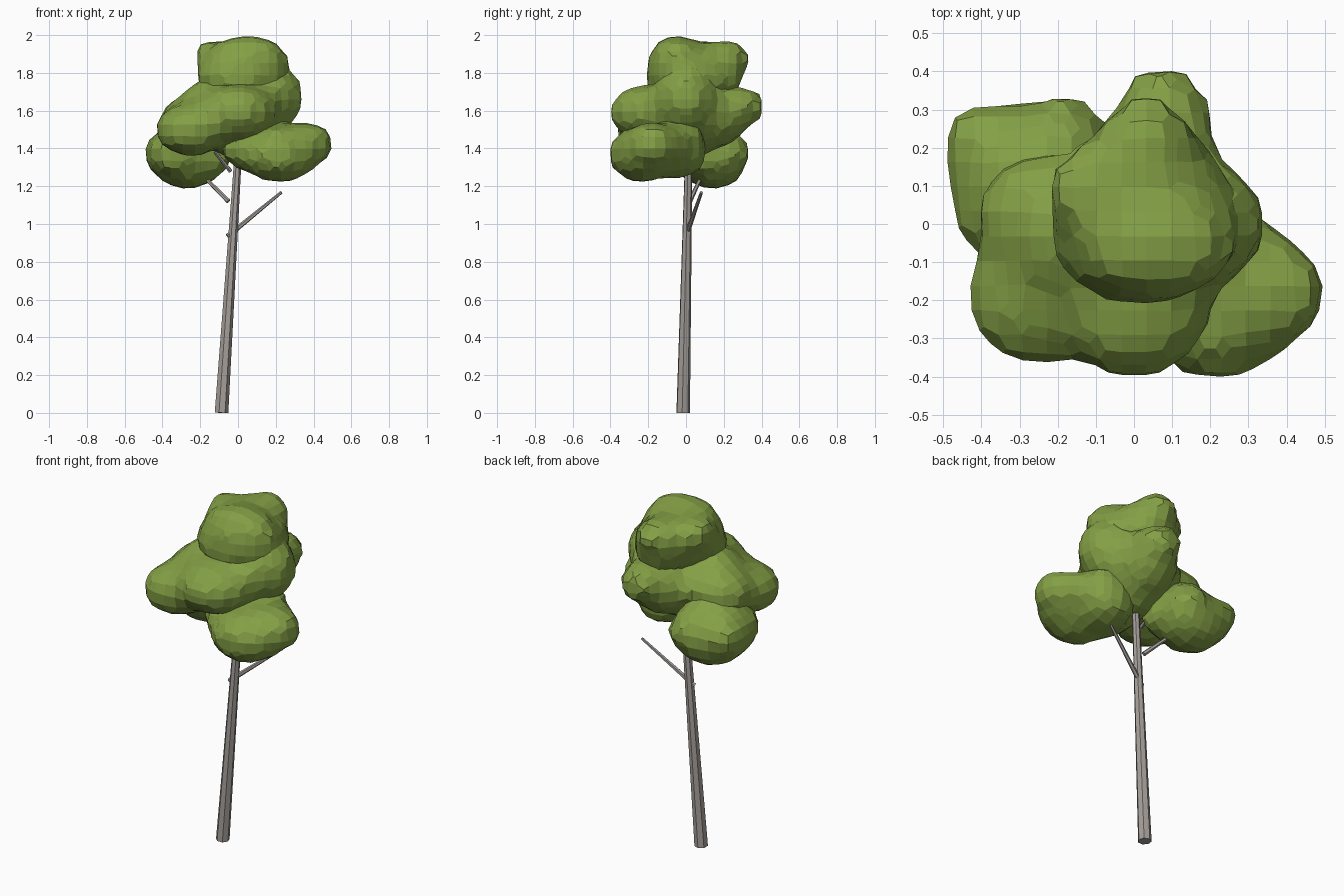
import bpy, bmesh
from mathutils import Vector, Matrix


def material(name, rgb):
    m = bpy.data.materials.new(name)
    m.diffuse_color = (*rgb, 1)
    return m


LEAF = material("leaf green", (0.23, 0.35, 0.06))
BARK = material("grey bark", (0.38, 0.35, 0.325))


def add_object(name, bm, mat):
    me = bpy.data.meshes.new(name)
    bm.to_mesh(me)
    bm.free()
    me.materials.append(mat)
    ob = bpy.data.objects.new(name, me)
    bpy.context.collection.objects.link(ob)
    return ob


def limb(name, a, b, r1, r2, sides):
    """Tapered faceted cylinder along a line."""
    a, b = Vector(a), Vector(b)
    bm = bmesh.new()
    rot = (b - a).to_track_quat('Z', 'Y').to_matrix().to_4x4()
    bmesh.ops.create_cone(bm, cap_ends=True, segments=sides, radius1=r1, radius2=r2,
                          depth=(b - a).length, matrix=Matrix.Translation((a + b) / 2) @ rot)
    for v in bm.verts:
        v.co.z = max(v.co.z, 0)
    return add_object(name, bm, BARK)


def foliage(name, lobes):
    """Overlapping ellipsoids fused into one soft, faceted clump."""
    bm = bmesh.new()
    for c, r in lobes:
        bmesh.ops.create_icosphere(bm, subdivisions=3, radius=1,
                                   matrix=Matrix.Translation(c) @ Matrix.Diagonal((*r, 1)))
    ob = add_object(name, bm, LEAF)
    rm = ob.modifiers.new("fuse", 'REMESH')
    rm.mode = 'VOXEL'
    rm.voxel_size = 0.065
    sm = ob.modifiers.new("soften", 'SMOOTH')
    sm.factor, sm.iterations = 0.4, 2
    return ob


# Trunk and branches
limb("trunk", (-0.088, -0.016, 0), (0.0, 0.014, 1.36), 0.037, 0.020, 7)
limb("right_branch", (-0.055, 0.0, 0.935), (0.23, 0.082, 1.168), 0.014, 0.008, 6)
limb("left_branch", (-0.05, 0.02, 1.12), (-0.2, 0.09, 1.27), 0.013, 0.009, 6)
limb("upper_branch", (-0.04, 0.0, 1.28), (-0.12, -0.05, 1.38), 0.012, 0.009, 6)

# Canopy clumps: (centre, radii)
foliage("lower_right_foliage", [
    ((0.22, -0.235, 1.37), (0.21, 0.18, 0.155)),
    ((0.345, -0.18, 1.42), (0.175, 0.15, 0.13)),
    ((0.10, -0.14, 1.39), (0.20, 0.17, 0.12)),
    ((0.16, -0.05, 1.38), (0.16, 0.17, 0.15)),
    ((0.18, -0.03, 1.46), (0.14, 0.14, 0.12)),
    ((0.30, -0.09, 1.42), (0.13, 0.12, 0.10)),
])
foliage("lower_left_foliage", [
    ((-0.27, 0.14, 1.34), (0.20, 0.19, 0.165)),
    ((-0.36, 0.15, 1.37), (0.145, 0.17, 0.14)),
    ((-0.34, 0.02, 1.38), (0.14, 0.13, 0.13)),
    ((-0.19, 0.20, 1.37), (0.14, 0.14, 0.15)),
    ((-0.16, 0.08, 1.36), (0.14, 0.14, 0.12)),
    ((-0.41, 0.23, 1.40), (0.10, 0.10, 0.09)),
    ((-0.24, 0.08, 1.47), (0.15, 0.16, 0.12)),
])
foliage("middle_foliage", [
    ((-0.25, -0.19, 1.50), (0.20, 0.19, 0.145)),
    ((0.0, -0.21, 1.59), (0.21, 0.20, 0.155)),
    ((-0.23, 0.02, 1.55), (0.19, 0.18, 0.14)),
    ((0.02, 0.0, 1.53), (0.20, 0.20, 0.20)),
    ((0.08, 0.25, 1.62), (0.13, 0.18, 0.12)),
    ((0.05, 0.16, 1.57), (0.17, 0.18, 0.17)),
    ((0.17, 0.0, 1.67), (0.18, 0.17, 0.20)),
    ((-0.12, -0.05, 1.66), (0.18, 0.15, 0.12)),
])
foliage("top_foliage", [
    ((0.05, -0.05, 1.86), (0.225, 0.155, 0.147)),
    ((0.02, -0.04, 1.77), (0.25, 0.18, 0.14)),
    ((0.12, 0.02, 1.74), (0.19, 0.16, 0.13)),
    ((0.04, 0.08, 1.79), (0.21, 0.17, 0.16)),
    ((-0.12, 0.09, 1.89), (0.125, 0.12, 0.09)),
    ((0.03, 0.21, 1.87), (0.13, 0.135, 0.11)),
    ((0.05, 0.17, 1.76), (0.15, 0.13, 0.12)),
])
